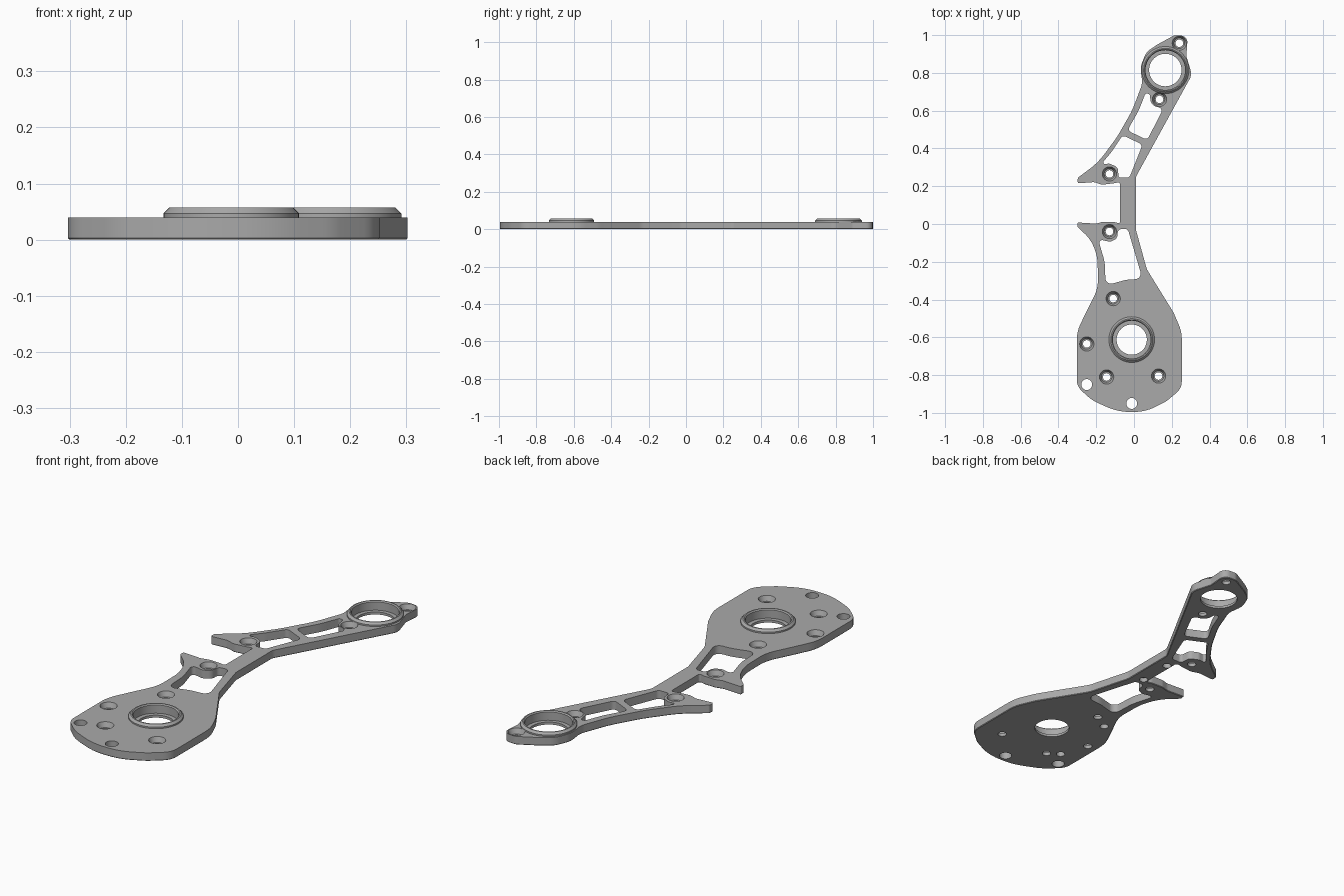
import bpy, bmesh, math
from mathutils import Vector

cube = bpy.data.objects.get("Cube")
if cube:
    bpy.data.objects.remove(cube, do_unlink=True)

THICK = 0.04
metal = bpy.data.materials.new("plain grey metal")
metal.use_nodes = True
GREY = (0.4, 0.4, 0.4, 1)
metal.diffuse_color = GREY
metal.node_tree.nodes["Principled BSDF"].inputs["Base Color"].default_value = GREY


def rounded(points, steps=7):
    """Turn (x, y, radius) corners into a loop with filleted corners."""
    loop = []
    for i, (x, y, r) in enumerate(points):
        p = Vector((x, y))
        a = Vector(points[i - 1][:2]) - p
        b = Vector(points[(i + 1) % len(points)][:2]) - p
        half = a.angle(b) / 2
        reach = min(r / math.tan(half), a.length * 0.49, b.length * 0.49)
        if reach < 0.001:
            loop.append(p)
            continue
        rad = reach * math.tan(half)
        mid = p + (a.normalized() + b.normalized()).normalized() * rad / math.sin(half)
        u, v = p + a.normalized() * reach - mid, p + b.normalized() * reach - mid
        turn = u.angle_signed(v)
        for k in range(steps + 1):
            t = -turn * k / steps
            c, s = math.cos(t), math.sin(t)
            loop.append(mid + Vector((u.x * c - u.y * s, u.x * s + u.y * c)))
    return loop


def prism(bm, loop, z0, z1):
    """Extrude a flat loop; returns the bottom face."""
    base = bm.faces.new([bm.verts.new((p.x, p.y, z0)) for p in loop])
    copy = bmesh.ops.duplicate(bm, geom=[base])
    top = [g for g in copy["geom"] if isinstance(g, bmesh.types.BMFace)][0]
    bmesh.ops.translate(bm, verts=top.verts[:], vec=(0, 0, z1 - z0))
    edges = list(base.edges) + list(top.edges)
    bmesh.ops.bridge_loops(bm, edges=edges)
    return base


def lathe(bm, x, y, profile, closed=False, n=40):
    """Revolve (radius, z) points about a vertical axis, capping open ends."""
    rings = [[bm.verts.new((x + r * math.cos(math.tau * k / n),
                            y + r * math.sin(math.tau * k / n), z))
              for k in range(n)] for r, z in profile]
    pairs = list(zip(rings, rings[1:]))
    if closed:
        pairs.append((rings[-1], rings[0]))
    else:
        bm.faces.new(rings[0][::-1])
        bm.faces.new(rings[-1])
    for a, b in pairs:
        for k in range(n):
            j = (k + 1) % n
            bm.faces.new((a[k], a[j], b[j], b[k]))


def finish(name, bm):
    bmesh.ops.recalc_face_normals(bm, faces=bm.faces[:])
    mesh = bpy.data.meshes.new(name)
    bm.to_mesh(mesh)
    bm.free()
    mesh.materials.append(metal)
    obj = bpy.data.objects.new(name, mesh)
    bpy.context.collection.objects.link(obj)
    return obj


def shade(obj):
    bpy.ops.object.select_all(action='DESELECT')
    obj.select_set(True)
    bpy.context.view_layer.objects.active = obj
    bpy.ops.object.shade_smooth_by_angle(angle=math.radians(30))


# Outer outline, clockwise from the small ear
outline = [
    (0.215, 1.0, .04), (0.285, 0.995, .04), (0.277, 0.89, .03), (0.307, 0.79, .06),
    (0.01, 0.25, .05), (0.01, -0.03, .05), (0.068, -0.24, .1), (0.21, -0.47, .2),
    (0.253, -0.57, .2), (0.253, -0.87, .08), (0.17, -0.94, .15), (0.06, -0.995, .3),
    (-0.085, -0.995, .3), (-0.22, -0.935, .2), (-0.303, -0.86, .08), (-0.303, -0.57, .2),
    (-0.25, -0.46, .2), (-0.19, -0.34, .2), (-0.193, -0.17, .25), (-0.23, -0.08, .2),
    (-0.3, -0.015, .01), (-0.298, 0.008, .005), (-0.2, 0.002, .05), (-0.165, 0.012, .05),
    (-0.1, 0.01, .05), (-0.074, 0.0, .01), (-0.074, 0.222, .01), (-0.11, 0.215, .05),
    (-0.17, 0.208, .05), (-0.21, 0.222, .05), (-0.3, 0.215, .01), (-0.297, 0.245, .01),
    (-0.19, 0.325, .4), (-0.09, 0.46, .5), (-0.01, 0.6, .5), (0.045, 0.745, .1),
    (0.033, 0.83, .1), (0.065, 0.91, .08), (0.12, 0.948, .08),
]

# Lightening windows
windows = [
    [(-0.19, -0.08, .015), (-0.125, -0.095, .03), (-0.088, -0.075, .03), (-0.085, -0.028, .02),
     (-0.033, -0.026, .02), (0.045, -0.29, .03), (-0.04, -0.295, .2), (-0.15, -0.325, .03),
     (-0.155, -0.2, .2)],
    [(-0.06, 0.47, .02), (0.045, 0.42, .02), (-0.025, 0.245, .02), (-0.082, 0.245, .015),
     (-0.085, 0.3, .03), (-0.13, 0.32, .03), (-0.175, 0.315, .01), (-0.12, 0.38, .2)],
    [(0.06, 0.69, .01), (0.083, 0.69, .015), (0.09, 0.63, .04), (0.155, 0.61, .02),
     (0.07, 0.445, .02), (-0.035, 0.495, .02), (0.025, 0.6, .4)],
]

countersunk = [(-0.13, 0.265), (-0.13, -0.04), (-0.11, -0.395), (-0.25, -0.635),
               (-0.145, -0.81), (0.13, -0.805), (0.135, 0.66), (0.24, 0.957)]
plain_holes = [(-0.25, -0.85), (-0.012, -0.95)]
pin_holes = [(-0.2, -0.773), (-0.19, -0.444), (-0.05, 0.01), (-0.05, 0.18)]
# Bearing seats: x, y, bore radius, seat radius, collar radius
bearings = [("lower_collar", -0.012, -0.612, .08, .1, .121),
            ("upper_collar", 0.166, 0.815, .086, .105, .125)]

# Plate with a fine chamfer around its underside
bm = bmesh.new()
base = prism(bm, rounded(outline), 0, THICK)
bmesh.ops.bevel(bm, geom=list(base.edges), offset=0.003, segments=1, affect='EDGES')
plate = finish("arm_plate", bm)

# Cutter holding every window and hole
bm = bmesh.new()
for w in windows:
    prism(bm, rounded(w), -0.05, 0.1)
for x, y in countersunk:
    lathe(bm, x, y, [(.02, -.05), (.02, .016), (.028, .016), (.038, THICK), (.038, .1)], n=24)
for x, y in plain_holes:
    lathe(bm, x, y, [(.029, -.05), (.029, .1)], n=24)
for x, y in pin_holes:
    lathe(bm, x, y, [(.02, -.05), (.02, .022)], n=24)
for _, x, y, bore, seat, _ in bearings:
    lathe(bm, x, y, [(bore, -.05), (bore, .012), (seat, .012), (seat, .1)], n=48)
cutter = finish("hole_cutter", bm)
cutter.hide_render = True

cut = plate.modifiers.new("holes", 'BOOLEAN')
cut.operation = 'DIFFERENCE'
cut.solver = 'EXACT'
cut.object = cutter
bpy.context.view_layer.objects.active = plate
bpy.ops.object.modifier_apply(modifier=cut.name)
bpy.data.objects.remove(cutter, do_unlink=True)
shade(plate)

# Raised chamfered collars around the bearing seats
for name, x, y, bore, seat, rim in bearings:
    bm = bmesh.new()
    lathe(bm, x, y, [(seat, THICK), (rim, THICK), (rim, .047), (rim - .01, .057),
                     (seat + .005, .057), (seat, .052)], closed=True, n=48)
    shade(finish(name, bm))
